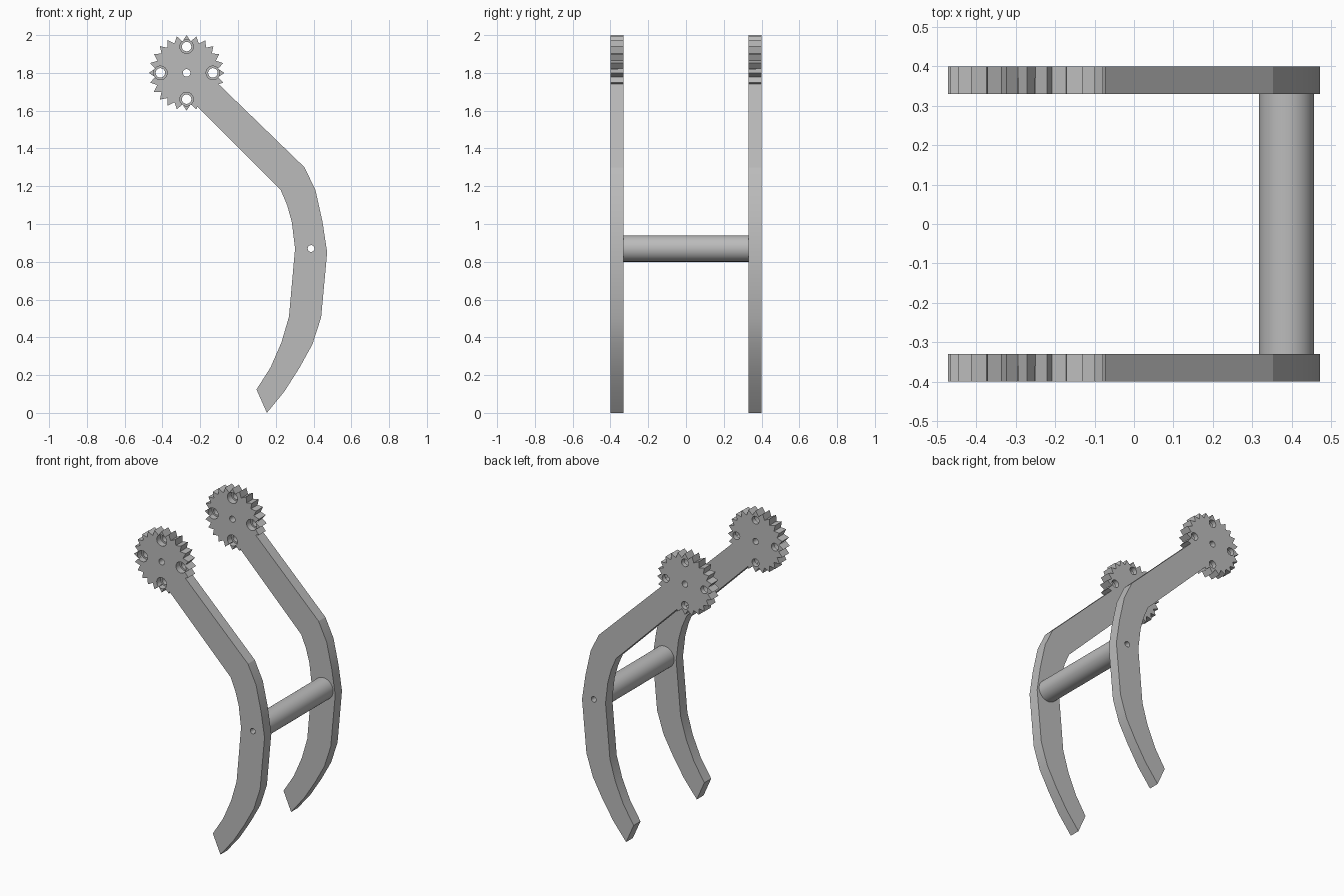
import bpy
import bmesh
from math import sin, cos, pi, radians
from mathutils import Matrix

cube = bpy.data.objects.get("Cube")
if cube:
    bpy.data.objects.remove(cube, do_unlink=True)

GREY = (0.5, 0.5, 0.5, 1)
metal = bpy.data.materials.new("plain grey")
metal.use_nodes = True
metal.diffuse_color = GREY
metal.node_tree.nodes["Principled BSDF"].inputs["Base Color"].default_value = GREY

FRONT, BACK = -0.40, -0.33          # faces of the front arm
GEAR_X, GEAR_Z = -0.272, 1.80
ROD_X, ROD_Z = 0.387, 0.87


def add_object(name, bm):
    bmesh.ops.recalc_face_normals(bm, faces=bm.faces)
    mesh = bpy.data.meshes.new(name)
    bm.to_mesh(mesh)
    bm.free()
    mesh.materials.append(metal)
    obj = bpy.data.objects.new(name, mesh)
    bpy.context.collection.objects.link(obj)
    return obj


def plate(name, outline):
    """Extrude an x-z outline through the arm thickness."""
    bm = bmesh.new()
    face = bm.faces.new([bm.verts.new((x, FRONT, z)) for x, z in outline])
    moved = bmesh.ops.extrude_face_region(bm, geom=[face])["geom"]
    verts = [v for v in moved if isinstance(v, bmesh.types.BMVert)]
    bmesh.ops.translate(bm, verts=verts, vec=(0, BACK - FRONT, 0))
    return add_object(name, bm)


def cylinder(name, x, z, radius, y0, y1, sides=32):
    """Cylinder lying along y."""
    bm = bmesh.new()
    place = Matrix.Translation((x, (y0 + y1) / 2, z)) @ Matrix.Rotation(pi / 2, 4, "X")
    bmesh.ops.create_cone(bm, cap_ends=True, segments=sides, radius1=radius,
                          radius2=radius, depth=y1 - y0, matrix=place)
    return add_object(name, bm)


def combine(target, tool, operation):
    mod = target.modifiers.new(operation, "BOOLEAN")
    mod.operation, mod.object, mod.solver = operation, tool, "EXACT"
    bpy.context.view_layer.objects.active = target
    bpy.ops.object.modifier_apply(modifier=mod.name)
    bpy.data.objects.remove(tool, do_unlink=True)


def drill(target, x, z, radius, y0=-0.5, y1=0.5):
    combine(target, cylinder("drill", x, z, radius, y0, y1, 24), "DIFFERENCE")


# Curved arm: outer edge down to the tip, then inner edge back up
outer = [(-0.19, 1.825), (0.352, 1.30), (0.41, 1.18), (0.447, 1.014), (0.472, 0.85),
         (0.44, 0.505), (0.394, 0.363), (0.325, 0.238), (0.246, 0.114), (0.153, 0.0)]
inner = [(0.098, 0.124), (0.172, 0.24), (0.23, 0.373), (0.27, 0.51), (0.302, 0.87),
         (0.285, 1.01), (0.26, 1.1), (0.226, 1.18), (-0.29, 1.695)]
front_arm = plate("front_arm", outer + inner)

# Toothed wheel fused to the top of the arm
TEETH = 24
wheel = []
for i in range(TEETH * 2):
    radius = 0.168 if i % 2 else 0.2
    angle = pi * i / TEETH
    wheel.append((GEAR_X + radius * cos(angle), GEAR_Z + radius * sin(angle)))
combine(front_arm, plate("wheel", wheel), "UNION")

# Hub hole, rod screw hole and four counterbored bolt holes
drill(front_arm, GEAR_X, GEAR_Z, 0.02)
drill(front_arm, ROD_X, ROD_Z, 0.018)
for i in range(4):
    x = GEAR_X + 0.139 * cos(i * pi / 2)
    z = GEAR_Z + 0.139 * sin(i * pi / 2)
    drill(front_arm, x, z, 0.025)
    drill(front_arm, x, z, 0.036, -0.5, FRONT + 0.04)

# Matching arm at the back
back_arm = front_arm.copy()
back_arm.data = front_arm.data.copy()
back_arm.name = "back_arm"
back_arm.data.transform(Matrix.Translation((0, -FRONT - BACK, 0)))
bpy.context.collection.objects.link(back_arm)

# Hollow rod joining the arms
cross_rod = cylinder("cross_rod", ROD_X, ROD_Z, 0.07, BACK, -BACK, 48)
drill(cross_rod, ROD_X, ROD_Z, 0.018)

# Smooth round walls, keep hard edges
bpy.ops.object.select_all(action="DESELECT")
for obj in (front_arm, back_arm, cross_rod):
    obj.select_set(True)
bpy.context.view_layer.objects.active = cross_rod
bpy.ops.object.shade_smooth_by_angle(angle=radians(20))
